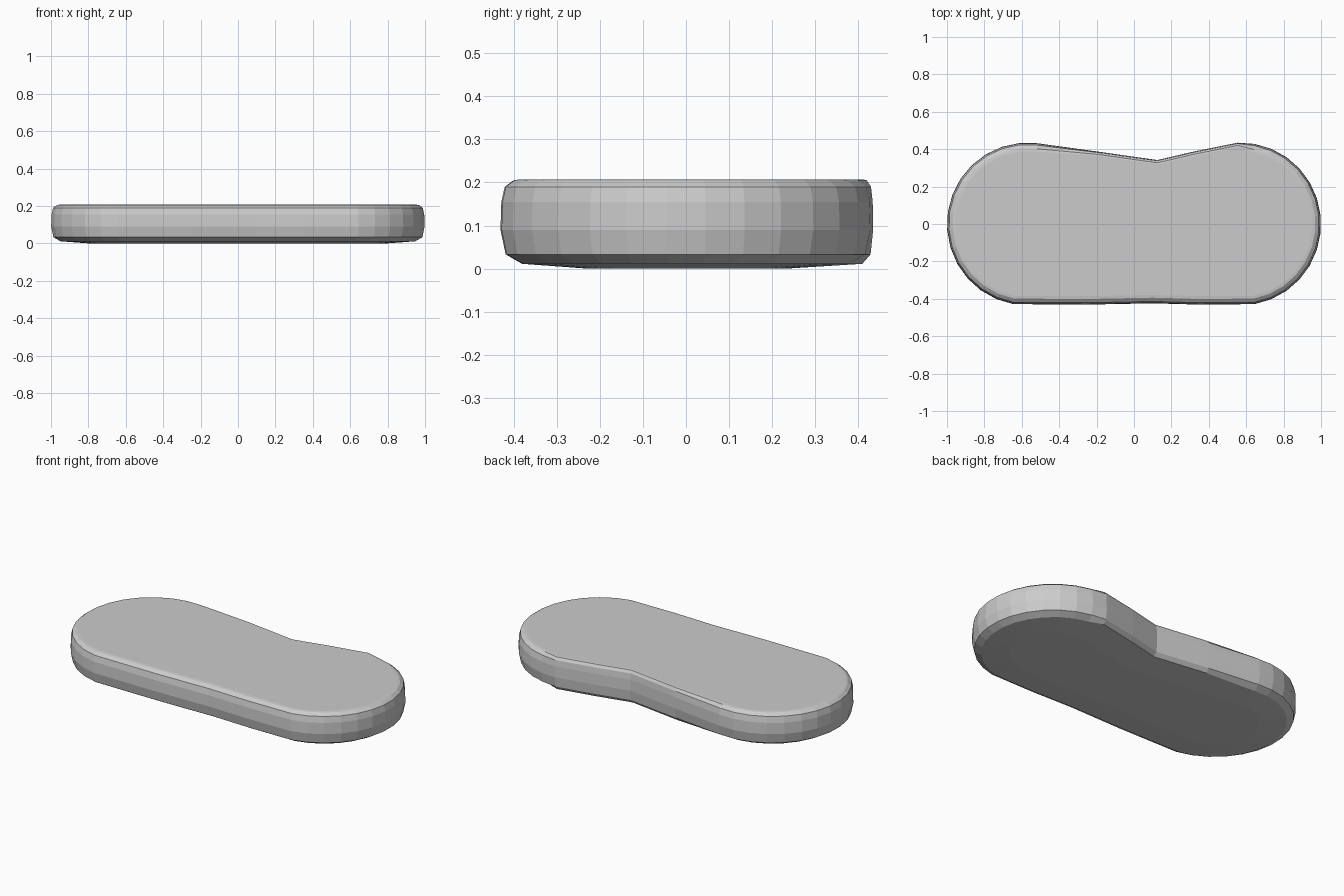
import bpy, bmesh, math
from mathutils import Vector

if "Cube" in bpy.data.objects:
    bpy.data.objects.remove(bpy.data.objects["Cube"])

R = 0.43


def arc(cx, a0, a1, n):
    """Points of a round end, running counter-clockwise."""
    return [Vector((cx + R * math.cos(math.radians(a0 + (a1 - a0) * i / n)),
                    0.435 * math.sin(math.radians(a0 + (a1 - a0) * i / n)))) for i in range(n + 1)]


# Outline: right end, notch in the back edge, left end, nearly straight front edge
outline = arc(0.57, -80, 92, 14)
outline += [Vector((0.33, 0.39)), Vector((0.125, 0.342)), Vector((-0.2, 0.388))]
outline += arc(-0.57, 83, 260, 14)
outline += [Vector((-0.25, -0.431)), Vector((0.1, -0.424)), Vector((0.35, -0.431))]
count = len(outline)


def ring(inset):
    """Outline pulled inwards along its normals, less so along the notched back."""
    points = []
    for i, p in enumerate(outline):
        a = (p - outline[i - 1]).normalized()
        b = (outline[(i + 1) % count] - p).normalized()
        t = (a + b).normalized()
        notched = abs(p.x - 0.05) < 0.52 and p.y > 0.3
        w = 0.5 if notched and inset < 0.1 else 1.0
        points.append(p + Vector((-t.y, t.x)) * inset * w)
    return points


# Cross-section of the rim: (inset, height), bottom to top
profile = [(0.2, 0.0), (0.05, 0.011), (0.012, 0.033), (0.0, 0.09),
           (0.002, 0.155), (0.01, 0.19), (0.03, 0.205), (0.045, 0.207)]

bm = bmesh.new()
rings = [[bm.verts.new((p.x, p.y, z)) for p in ring(inset)] for inset, z in profile]
for low, high in zip(rings, rings[1:]):
    for i in range(count):
        j = (i + 1) % count
        bm.faces.new((low[i], low[j], high[j], high[i]))
bm.faces.new(rings[-1])
bm.faces.new(rings[0][::-1])
bmesh.ops.recalc_face_normals(bm, faces=bm.faces)

mesh = bpy.data.meshes.new("notched_slab")
bm.to_mesh(mesh)
bm.free()
slab = bpy.data.objects.new("notched_slab", mesh)
bpy.context.collection.objects.link(slab)
